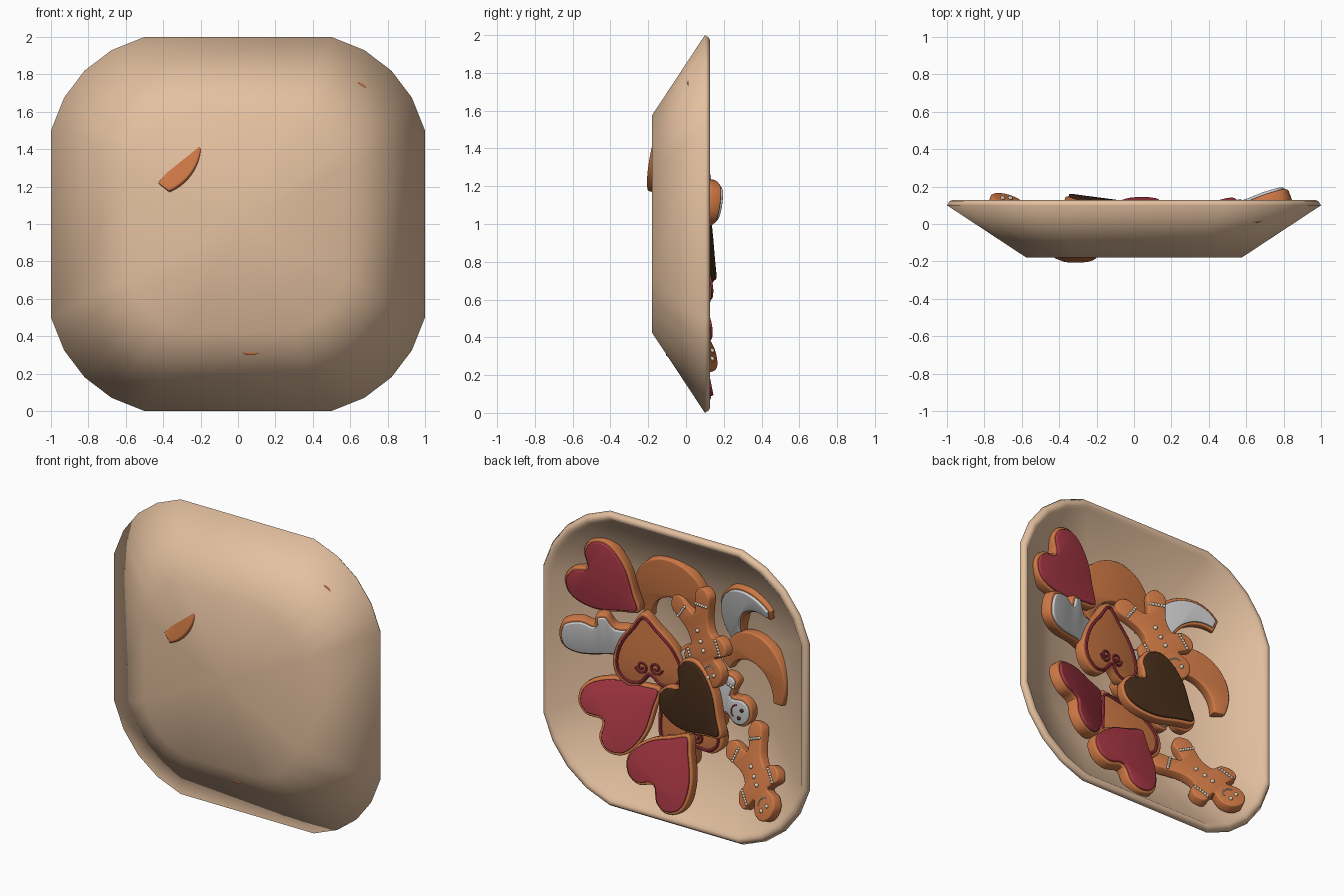
import bpy, bmesh
from math import sin, cos, radians, pi
from mathutils import Vector, Matrix

if "Cube" in bpy.data.objects:
    bpy.data.objects.remove(bpy.data.objects["Cube"])


def material(name, rgb):
    m = bpy.data.materials.new(name)
    m.diffuse_color = (*rgb, 1)
    m.use_nodes = True
    m.node_tree.nodes["Principled BSDF"].inputs["Base Color"].default_value = m.diffuse_color
    return m


CLAY = material("clay", (0.78, 0.53, 0.35))
DOUGH = material("dough", (0.62, 0.19, 0.06))
RED = material("red_icing", (0.40, 0.04, 0.06))
WHITE = material("white_icing", (0.55, 0.55, 0.57))
CHOC = material("chocolate_icing", (0.06, 0.025, 0.01))
CREAM = material("cream_icing", (0.72, 0.64, 0.52))


def finish(ob, mat, angle):
    ob.data.materials.clear()
    ob.data.materials.append(mat)
    bpy.ops.object.select_all(action='DESELECT')
    ob.select_set(True)
    bpy.context.view_layer.objects.active = ob
    bpy.ops.object.shade_smooth_by_angle(angle=radians(angle))


def mesh_object(name, bm, mat, matrix=None, angle=40):
    me = bpy.data.meshes.new(name)
    bmesh.ops.remove_doubles(bm, verts=bm.verts, dist=1e-5)
    bmesh.ops.recalc_face_normals(bm, faces=bm.faces)
    bm.to_mesh(me)
    bm.free()
    ob = bpy.data.objects.new(name, me)
    bpy.context.collection.objects.link(ob)
    if matrix:
        ob.matrix_world = matrix
    finish(ob, mat, angle)
    return ob


def curve_object(name, paths, mat, matrix, flat=True, closed=True, extrude=0.0,
                 bevel=0.01, inset=0.0, z=0.0):
    # filled slab (flat) or round piping, turned into a mesh
    cu = bpy.data.curves.new(name, 'CURVE')
    cu.dimensions = '2D' if flat else '3D'
    cu.fill_mode = 'BOTH' if flat else 'FULL'
    cu.extrude, cu.bevel_depth, cu.bevel_resolution = extrude, bevel, 2
    cu.offset = -(inset + bevel) if flat else 0
    for pts in paths:
        sp = cu.splines.new('POLY')
        sp.points.add(len(pts) - 1)
        for p, (x, y) in zip(sp.points, pts):
            p.co = (x, y, 0, 1)
        sp.use_cyclic_u = closed
    tmp = bpy.data.objects.new(name + "_tmp", cu)
    bpy.context.collection.objects.link(tmp)
    dg = bpy.context.evaluated_depsgraph_get()
    me = bpy.data.meshes.new_from_object(tmp.evaluated_get(dg))
    bm = bmesh.new()
    bm.from_mesh(me)
    bpy.data.objects.remove(tmp)
    return mesh_object(name, bm, mat, matrix @ Matrix.Translation((0, 0, z)))


def smooth(pts, sub=4):
    # closed Catmull-Rom through the points
    out, n = [], len(pts)
    for i in range(n):
        a, b, c, d = (Vector(pts[(i + k) % n]) for k in (-1, 0, 1, 2))
        for s in range(sub):
            t = s / sub
            out.append(tuple(0.5 * (2 * b + (c - a) * t + (2 * a - 5 * b + 4 * c - d) * t * t
                                    + (3 * b - a - 3 * c + d) * t ** 3)))
    return out


def mirrored(half):
    return smooth(half + [(-x, y) for x, y in half[-2:0:-1]])


def moon(r, shift):
    return ([(.28 * cos(radians(a)), .28 * sin(radians(a))) for a in range(-12, 193, 6)]
            + [(r * cos(radians(a)), -shift + r * sin(radians(a))) for a in range(168, 11, -6)])


HEART = mirrored([(0, .27), (.09, .18), (.195, .06), (.25, -.07), (.245, -.17),
                  (.175, -.24), (.08, -.235), (0, -.165)])
MAN = mirrored([(0, .30), (.075, .27), (.10, .20), (.07, .13), (.11, .125), (.18, .13),
                (.205, .07), (.17, .01), (.105, -.01), (.105, -.09), (.145, -.17),
                (.19, -.25), (.15, -.315), (.075, -.30), (.04, -.22), (0, -.18)])
MITTEN = smooth([(0, .24), (.09, .21), (.125, .1), (.10, .01), (.16, 0), (.175, -.07),
                 (.10, -.13), (.09, -.24), (-.09, -.24), (-.11, -.08), (-.13, .1), (-.09, .21)])
MOON = moon(.205, .125)
FULL_MOON = moon(.2, .19)


def place(x, y, z, ang, gx, gz):
    # local +Y points along ang in the xz plane, local +Z is the tilted front
    a = radians(ang)
    n = Vector((-gx, 1, -gz)).normalized()
    t = Vector((cos(a), gx * cos(a) + gz * sin(a), sin(a))).normalized()
    m = Matrix((t.cross(n), t, n)).transposed().to_4x4()
    m.translation = (x, y, z)
    return m


def cookie(name, outline, where, icing=None):
    m = place(*where)
    curve_object(name, [outline], DOUGH, m, extrude=.024, bevel=.010, z=-.028)
    if icing:
        curve_object(name + "_icing", [outline], icing, m, extrude=.010, bevel=.006,
                     inset=.018, z=.006)
    return m


def beads(name, pts, mat, m, r):
    bm = bmesh.new()
    for x, y in pts:
        bmesh.ops.create_icosphere(bm, subdivisions=2, radius=r,
                                   matrix=Matrix.Translation((x, y, .008)))
    mesh_object(name, bm, mat, m)


# Bowl: rounded-square rings, outer wall, rim, inner wall, floor
corner = [(1, .5), (.93, .675), (.82, .82), (.675, .93), (.5, 1)]
ring = []
for k in range(4):
    c, s = round(cos(k * pi / 2)), round(sin(k * pi / 2))
    ring += [(c * x - s * z, s * x + c * z) for x, z in corner]
bm = bmesh.new()
rows = [[bm.verts.new((x * f, y, 1 + z * f)) for x, z in ring] for f, y in
        [(.575, -.18), (1, .10), (.985, .122), (.972, .128), (.955, .124), (.94, .108), (.56, -.135)]]
for a, b in zip(rows, rows[1:]):
    for i in range(20):
        j = (i + 1) % 20
        bm.faces.new((a[i], a[j], b[j], b[i]))
# centre fans keep the floor shading round
for row, y in ((rows[0], -.18), (rows[-1], -.135)):
    mid = bm.verts.new((0, y, 1))
    for i in range(20):
        bm.faces.new((row[i], row[(i + 1) % 20], mid))
mesh_object("bowl", bm, CLAY, angle=100)

# Crescent cookies
cookie("crescent_top", FULL_MOON, (.13, -.03, 1.45, 80, 0, .12))
cookie("crescent_iced", MOON, (-.46, -.065, 1.41, 35, -.2, .25), WHITE)
cookie("crescent_side", MOON, (-.48, -.045, 1.09, 105, -.2, 0))

# Mitten cookie
cookie("mitten", MITTEN, (.60, .10, 1.11, 0, .35, .15), WHITE)

# Iced heart cookies
cookie("heart_top", HEART, (.56, .05, 1.47, 212, .09, .045), RED)
cookie("heart_left", HEART, (.435, .04, .65, 144, .33, -.22), RED)
cookie("heart_bottom", HEART, (.095, .07, .36, 120, 0, -.2), RED)
cookie("heart_chocolate", HEART, (-.14, .105, .85, 213, -.14, -.05), CHOC)

# Heart cookies with piped border and curls
for name, where in (("heart_piped_upper", (.245, .06, 1.09, 85, .13, .04)),
                    ("heart_piped_lower", (.05, -.045, .60, 50, 0, 0))):
    m = cookie(name, HEART, where)
    curve_object(name + "_border", [[(x * .88, y * .88) for x, y in HEART]], RED, m,
                 flat=False, bevel=.010, z=.006)
    curls = []
    for s in (1, -1):
        curls.append([(s * (.05 + (.008 + .0022 * i) * cos(i * .55 - pi)),
                       -.10 + (.008 + .0022 * i) * sin(i * .55 - pi)) for i in range(18)])
    curve_object(name + "_curls", curls, RED, m, flat=False, closed=False, bevel=.008, z=.008)

# Gingerbread people: beads, buttons, face
smile = [(.05 * cos(radians(a)), .205 + .05 * sin(radians(a))) for a in range(205, 336, 13)]
for name, where, icing in (("ginger_man_lower", (-.54, .03, .445, 224, -.36, -.35), None),
                           ("ginger_man_upper", (-.16, .06, 1.275, 242, -.25, -.07), None),
                           ("ginger_man_white", (-.205, -.01, .905, 200, 0, 0), WHITE)):
    m = cookie(name, MAN, where, icing)
    lift = m @ Matrix.Translation((0, 0, .015 if icing else 0))
    curve_object(name + "_smile", [smile], RED if icing else CREAM, lift, flat=False,
                 closed=False, bevel=.005, z=.007)
    beads(name + "_eyes", [(-.03, .225), (.03, .225)], CHOC if icing else CREAM, lift, .013)
    beads(name + "_buttons", [(0, .06), (0, 0), (0, -.07)], CREAM, lift, .014)
    trim = []
    for s in (1, -1):
        trim += [(s * .14, .022 + .019 * i) for i in range(6)]
        trim += [(s * (.06 + .017 * i), -.232 + .008 * i) for i in range(6)]
    beads(name + "_trim", trim, CREAM, lift, .010)
